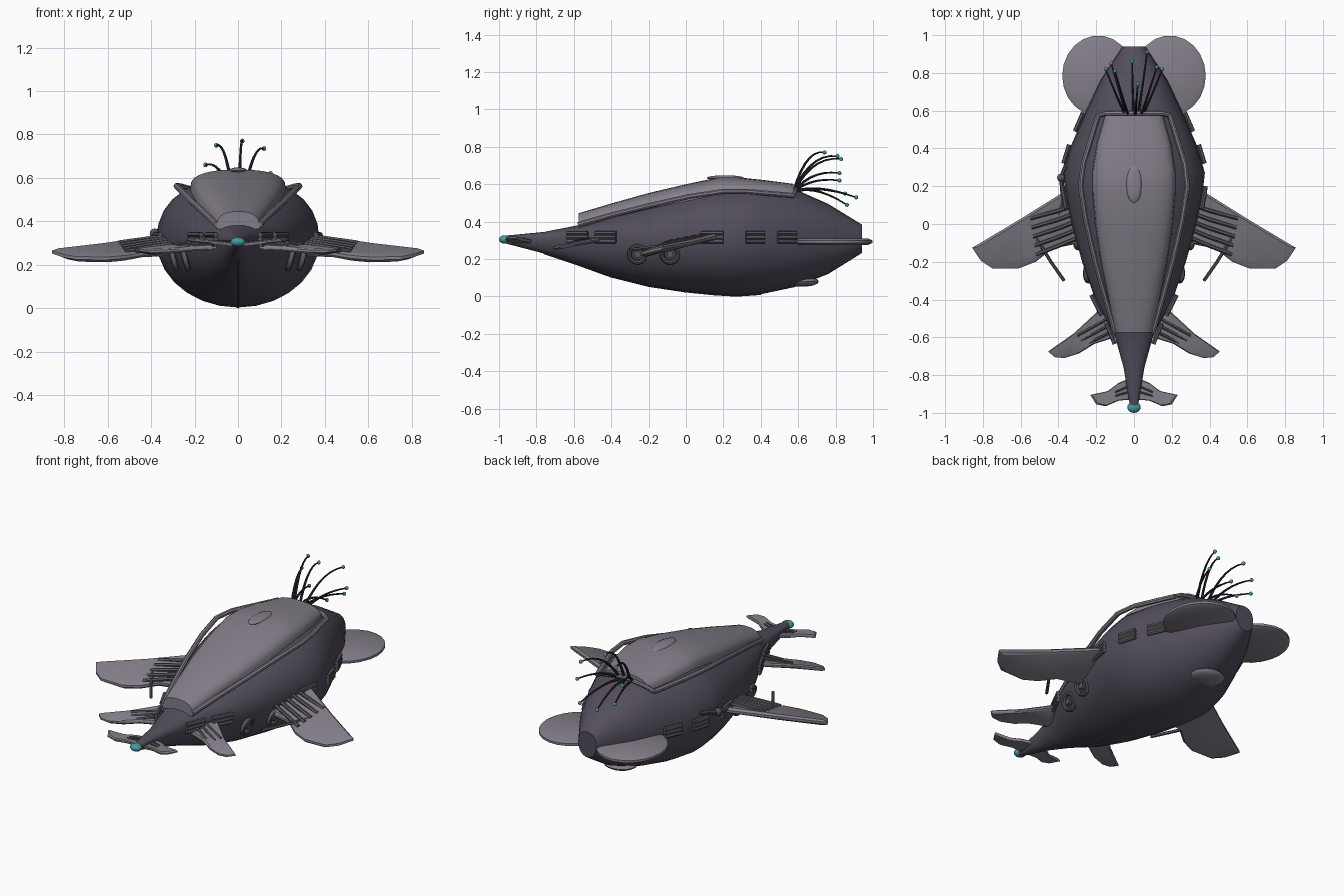
import bpy, bmesh, math
from mathutils import Vector

if "Cube" in bpy.data.objects:
    bpy.data.objects.remove(bpy.data.objects["Cube"])


def mat(name, rgb):
    m = bpy.data.materials.new(name)
    m.diffuse_color = (*rgb, 1)
    m.use_nodes = True
    m.node_tree.nodes["Principled BSDF"].inputs["Base Color"].default_value = m.diffuse_color
    return m


HULL = mat("dark_violet", (0.085, 0.075, 0.105))
SHELL = mat("shell_grey", (0.23, 0.21, 0.25))
TRIM = mat("trim_grey", (0.10, 0.095, 0.11))
STALK = mat("stalk_black", (0.025, 0.02, 0.03))
TEAL = mat("teal", (0.06, 0.33, 0.35))


def finish(name, bm, material, angle=40, mirror=False):
    bmesh.ops.recalc_face_normals(bm, faces=bm.faces)
    me = bpy.data.meshes.new(name)
    bm.to_mesh(me)
    bm.free()
    ob = bpy.data.objects.new(name, me)
    bpy.context.collection.objects.link(ob)
    me.materials.append(material)
    bpy.ops.object.select_all(action='DESELECT')
    ob.select_set(True)
    bpy.context.view_layer.objects.active = ob
    bpy.ops.object.shade_smooth_by_angle(angle=math.radians(angle))
    if mirror:
        ob.modifiers.new("mirror", 'MIRROR').use_mirror_merge = False
    return ob


def loft(bm, rings):
    """Skin closed rings of points and cap both ends."""
    vr = [[bm.verts.new(p) for p in r] for r in rings]
    n = len(vr[0])
    for a, b in zip(vr, vr[1:]):
        for i in range(n):
            bm.faces.new((a[i], a[(i + 1) % n], b[(i + 1) % n], b[i]))
    bm.faces.new(vr[0])
    bm.faces.new(vr[-1])


def spow(v, e):
    return math.copysign(abs(v) ** e, v)


def tube(bm, pts, r, n=8, r_end=None):
    """Round tube along a path, optionally tapering."""
    pts = [Vector(p) for p in pts]
    r_end = r if r_end is None else r_end
    rings = []
    for i, p in enumerate(pts):
        d = (pts[min(i + 1, len(pts) - 1)] - pts[max(i - 1, 0)]).normalized()
        u = d.cross(Vector((0.3, 0.1, 1))).normalized()
        v = d.cross(u)
        k = r + (r_end - r) * i / (len(pts) - 1)
        rings.append([p + k * (math.cos(t) * u + math.sin(t) * v)
                      for t in (2 * math.pi * j / n for j in range(n))])
    loft(bm, rings)


def ball(name, c, s, material, seg=16):
    bm = bmesh.new()
    bmesh.ops.create_uvsphere(bm, u_segments=seg, v_segments=seg // 2, radius=1)
    for v in bm.verts:
        v.co = Vector((v.co.x * s[0], v.co.y * s[1], v.co.z * s[2])) + Vector(c)
    return finish(name, bm, material)


def plate(name, outline, zf, t, material=SHELL):
    """Mirrored thin plate with chamfered rim; zf gives its mid height."""
    cx = sum(p[0] for p in outline) / len(outline)
    cy = sum(p[1] for p in outline) / len(outline)
    rings = []
    for k, h in ((0.9, -t / 2), (1, -t / 5), (1, t / 5), (0.9, t / 2)):
        rings.append([(cx + (x - cx) * k, cy + (y - cy) * k, zf(x, y) + h) for x, y in outline])
    bm = bmesh.new()
    loft(bm, rings)
    return finish(name, bm, material, 30, True)


# Hull: y, half width, bottom z, top z
stations = [(-0.97, 0.02, 0.285, 0.325), (-0.76, 0.055, 0.23, 0.345), (-0.58, 0.105, 0.17, 0.38),
            (-0.4, 0.205, 0.105, 0.43), (-0.2, 0.275, 0.055, 0.49), (0, 0.33, 0.025, 0.55),
            (0.15, 0.362, 0.01, 0.585), (0.27, 0.375, 0.003, 0.6), (0.4, 0.34, 0.012, 0.595),
            (0.58, 0.262, 0.05, 0.575), (0.76, 0.178, 0.12, 0.495), (0.94, 0.06, 0.232, 0.385)]
rings = []
for y, w, zb, zt in stations:
    zm = 0.31 if y > -0.9 else 0.305
    ring = []
    for i in range(28):
        a = 2 * math.pi * i / 28
        c, s = math.cos(a), math.sin(a)
        e = 0.88 if s > 0 else 1.0
        ring.append((w * spow(c, e), y, zm + spow(s, e) * (zt - zm if s > 0 else zm - zb)))
    rings.append(ring)
bm = bmesh.new()
loft(bm, rings)
finish("hull", bm, HULL, 50)


def hull_x(y):
    """Hull half width at y."""
    for a, b in zip(stations, stations[1:]):
        if a[0] <= y <= b[0]:
            return a[1] + (b[1] - a[1]) * (y - a[0]) / (b[0] - a[0])


# Raised back shell: y, half width, edge z, crown z
rings = []
for y, w, zb, zt in [(-0.575, 0.1, 0.365, 0.445), (-0.4, 0.135, 0.42, 0.497), (-0.2, 0.175, 0.468, 0.553),
                     (0, 0.205, 0.51, 0.6), (0.18, 0.22, 0.545, 0.638), (0.28, 0.22, 0.55, 0.637),
                     (0.42, 0.198, 0.545, 0.622), (0.575, 0.155, 0.525, 0.602)]:
    rings.append([(w * spow(math.cos(a), 0.8), y, zb + (zt - zb) * math.sin(a) ** 0.7)
                  for a in (math.pi * i / 14 for i in range(15))])
bm = bmesh.new()
loft(bm, rings)
finish("back_shell", bm, SHELL, 45)
ball("shell_bump", (0, 0.21, 0.634), (0.042, 0.1, 0.014), SHELL)

# Rails beside the shell
bm = bmesh.new()
tube(bm, [(0.1, -0.575, 0.385), (0.15, -0.4, 0.435), (0.205, -0.2, 0.485), (0.255, 0.02, 0.535),
          (0.283, 0.2, 0.562), (0.268, 0.32, 0.562), (0.19, 0.575, 0.54)], 0.014)
tube(bm, [(0.19, 0.575, 0.54), (0.15, 0.585, 0.56), (0, 0.585, 0.58)], 0.012)
finish("shell_rails", bm, SHELL, 40, True)

# Keel line under the hull
bm = bmesh.new()
tube(bm, [(0, s[0], s[2] + 0.002) for s in stations[1:9]], 0.006, 6)
finish("keel", bm, TRIM)
ball("belly_pod", (0, 0.62, 0.08), (0.1, 0.09, 0.028), SHELL, 20)
ball("nose_light", (0, -0.97, 0.305), (0.035, 0.03, 0.022), TEAL)

# Fins and tail discs
plate("main_fins", [(0.3, 0.2), (0.38, 0.165), (0.62, 0.015), (0.857, -0.126), (0.81, -0.195),
                    (0.75, -0.235), (0.61, -0.235), (0.52, -0.2), (0.43, -0.13), (0.28, -0.1)],
      lambda x, y: 0.28 + 0.22 * y + 0.03 * max(0, x - 0.65), 0.034)
plate("middle_fins", [(0.12, -0.44), (0.19, -0.46), (0.32, -0.58), (0.455, -0.675), (0.42, -0.705),
                      (0.37, -0.71), (0.29, -0.685), (0.21, -0.635), (0.1, -0.6)],
      lambda x, y: 0.3 + 0.16 * (y + 0.47), 0.024)
plate("nose_fins", [(0.03, -0.82), (0.08, -0.84), (0.14, -0.885), (0.232, -0.905), (0.2, -0.955),
                    (0.15, -0.965), (0.08, -0.935), (0.02, -0.93)],
      lambda x, y: 0.292 + 0.1 * x, 0.018)
plate("rear_discs", [(0.19 + 0.19 * math.cos(a), 0.785 + 0.213 * math.sin(a))
                     for a in (2 * math.pi * i / 22 for i in range(22))],
      lambda x, y: 0.293, 0.034)

# Ribs at the fin roots and trailing rods
bm = bmesh.new()
for i in range(5):
    y0, y1 = 0.11 - 0.045 * i, 0.03 - 0.048 * i
    tube(bm, [(0.29, y0, 0.312 + 0.2 * y0), (0.4, (y0 + y1) / 2, 0.307 + 0.22 * (y0 + y1) / 2),
              (0.55 - 0.008 * i, y1, 0.295 + 0.22 * y1)], 0.011, 6)
for i in range(3):
    y0 = -0.49 - 0.04 * i
    tube(bm, [(0.12, y0, 0.308), (0.3 - 0.02 * i, y0 - 0.1 + 0.015 * i, 0.293 - 0.01 * i)], 0.008, 6)
for i in range(2):
    tube(bm, [(0.03, -0.86 - 0.03 * i, 0.31), (0.1, -0.89 - 0.02 * i, 0.31)], 0.005, 6)
tube(bm, [(0.52, -0.07, 0.275), (0.44, -0.2, 0.262), (0.37, -0.3, 0.25)], 0.009, 6)
finish("fin_ribs", bm, TRIM, 40, True)

# Side vents: stacked short bars
bm = bmesh.new()
for y, ln in ((0.14, 0.12), (0.37, 0.1), (0.54, 0.1), (-0.43, 0.11), (-0.58, 0.11)):
    for k in range(3):
        z = 0.295 + 0.022 * k
        ends = [(hull_x(y + d) + 0.012, y + d, z) for d in (-ln / 2, ln / 2)]
        tube(bm, ends, 0.012, 6)
finish("side_vents", bm, TRIM, 40, True)

# Ring ports low on the flanks
bm = bmesh.new()
for x, y in ((0.243, -0.26), (0.297, -0.085)):
    loop = []
    for i in range(24):
        a = 2 * math.pi * i / 24
        u, v = (0.043 * math.cos(a), 0.043 * math.sin(a))
        loop.append([(x + (0.014 * math.sin(b)) + 0.3 * v, y + u * (1 + 0.28 * math.cos(b)),
                      0.225 + v * (1 + 0.28 * math.cos(b)))
                     for b in (2 * math.pi * j / 8 for j in range(8))])
    vr = [[bm.verts.new(p) for p in r] for r in loop]
    for i in range(24):
        for j in range(8):
            bm.faces.new((vr[i][j], vr[i][(j + 1) % 8], vr[(i + 1) % 24][(j + 1) % 8], vr[(i + 1) % 24][j]))
    tube(bm, [(x - 0.03, y, 0.225), (x + 0.012, y, 0.225)], 0.018, 10)
finish("ring_ports", bm, TRIM, 40, True)

# Jointed arm folded on the left flank
bm = bmesh.new()
tube(bm, [(-0.34, 0.36, 0.37), (-0.385, 0.25, 0.345), (-0.375, 0.12, 0.32), (-0.4, 0.05, 0.3)], 0.012)
finish("left_arm", bm, TRIM)
ball("left_arm_joint", (-0.385, 0.245, 0.345), (0.022, 0.022, 0.022), TRIM, 12)

# Glowing stalks behind the shell
tips = [(0.02, 0.74, 0.77), (-0.1, 0.81, 0.75), (0.12, 0.83, 0.735), (-0.15, 0.82, 0.66),
        (0.15, 0.82, 0.62), (-0.12, 0.85, 0.55), (0.07, 0.91, 0.53), (-0.01, 0.86, 0.49)]
bm = bmesh.new()
for i, t in enumerate(tips):
    b = Vector((t[0] * 0.3, 0.575, 0.56))
    t = Vector(t)
    c = Vector((b.x + (t.x - b.x) * 0.45, 0.575 + (t.y - 0.575) * 0.4, max(t.z + 0.02, 0.6)))
    tube(bm, [b * (1 - s) ** 2 + c * 2 * s * (1 - s) + t * s * s for s in (k / 7 for k in range(8))],
         0.008, 6, 0.004)
    ball(f"stalk_light_{i + 1}", t, (0.011,) * 3, TEAL, 10)
finish("stalks", bm, STALK)
